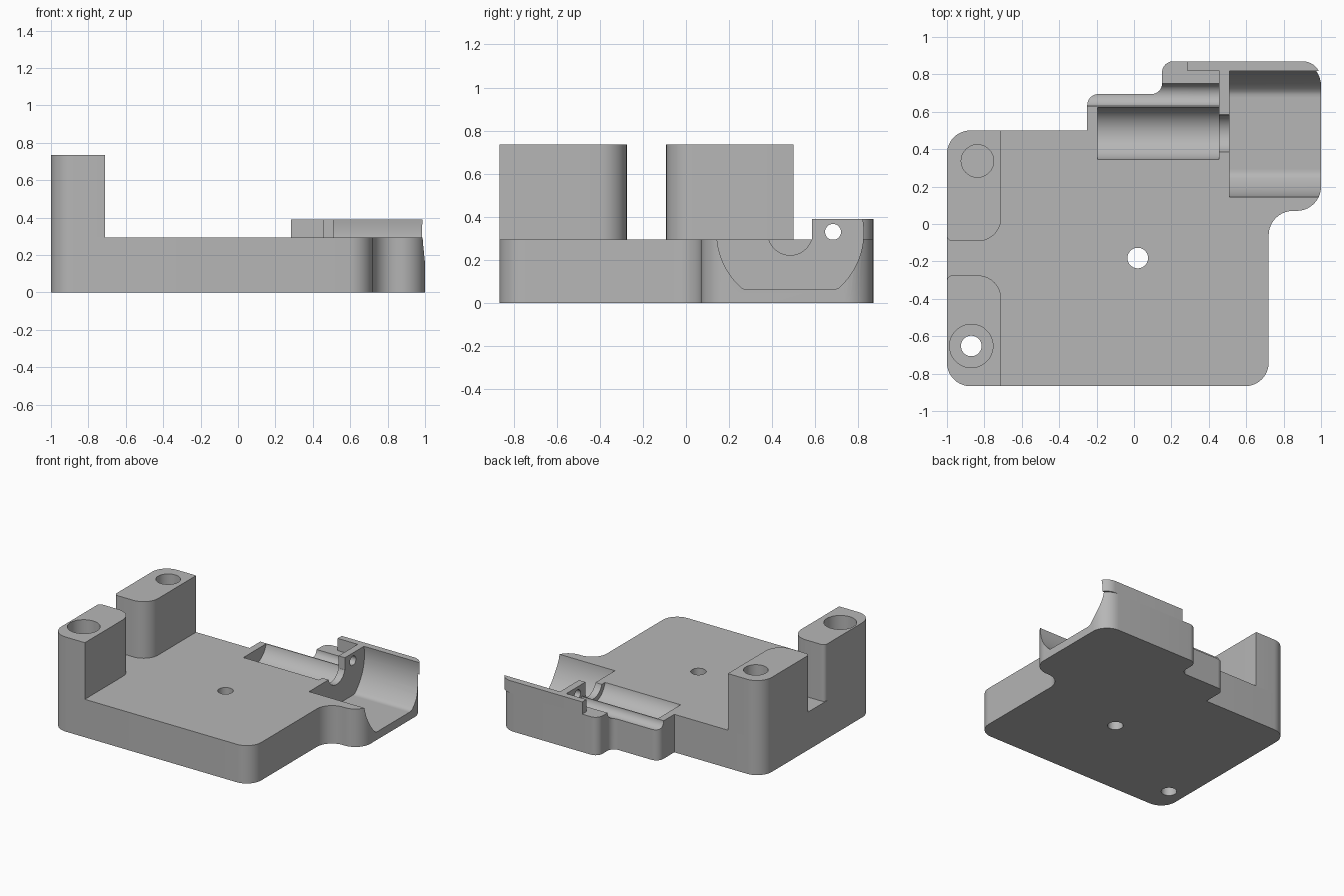
import bpy, bmesh
from math import pi, cos, sin, tan
from mathutils import Vector

if "Cube" in bpy.data.objects:
    bpy.data.objects.remove(bpy.data.objects["Cube"], do_unlink=True)

grey = bpy.data.materials.new("plain grey")
grey.use_nodes = True
GREY = (0.47, 0.47, 0.47, 1)
grey.diffuse_color = GREY
grey.node_tree.nodes["Principled BSDF"].inputs["Base Color"].default_value = GREY

DECK = 0.295   # top of the base plate
AXIS_Y, AXIS_Z = 0.484, 0.325   # centre line of the motor bed


def rounded(corners, steps=10):
    """Outline from (x, y, radius) corners; each radius becomes an arc."""
    pts = []
    for i, (x, y, r) in enumerate(corners):
        p = Vector((x, y))
        if r == 0:
            pts.append(p)
            continue
        a = (Vector(corners[i - 1][:2]) - p).normalized()
        b = (Vector(corners[(i + 1) % len(corners)][:2]) - p).normalized()
        half = a.angle(b) / 2
        mid = p + (a + b).normalized() * (r / sin(half))
        start = p + a * (r / tan(half)) - mid
        end = p + b * (r / tan(half)) - mid
        sweep = start.angle(end)
        for k in range(steps + 1):
            t = k / steps
            pts.append(mid + (start * sin((1 - t) * sweep) + end * sin(t * sweep)) / sin(sweep))
    return pts


def circle(cx, cy, r, n=48):
    return [Vector((cx + r * cos(2 * pi * k / n), cy + r * sin(2 * pi * k / n))) for k in range(n)]


def prism(name, pts, lo, hi, along="z"):
    """Extrude an outline along z, or a (y, z) outline along x."""
    bm = bmesh.new()
    place = (lambda p: (p.x, p.y, lo)) if along == "z" else (lambda p: (lo, p.x, p.y))
    face = bm.faces.new([bm.verts.new(place(p)) for p in pts])
    new = bmesh.ops.extrude_face_region(bm, geom=[face])["geom"]
    step = Vector((0, 0, hi - lo)) if along == "z" else Vector((hi - lo, 0, 0))
    bmesh.ops.translate(bm, verts=[v for v in new if isinstance(v, bmesh.types.BMVert)], vec=step)
    bmesh.ops.recalc_face_normals(bm, faces=bm.faces)
    mesh = bpy.data.meshes.new(name)
    bm.to_mesh(mesh)
    bm.free()
    mesh.materials.append(grey)
    obj = bpy.data.objects.new(name, mesh)
    bpy.context.collection.objects.link(obj)
    return obj


def cut(obj, *cutters):
    """Subtract the cutters and bake the result into the mesh."""
    for c in cutters:
        c.hide_render = True
        mod = obj.modifiers.new("cut", "BOOLEAN")
        mod.operation, mod.solver, mod.object = "DIFFERENCE", "EXACT", c
    baked = bpy.data.meshes.new_from_object(
        obj.evaluated_get(bpy.context.evaluated_depsgraph_get()))
    obj.modifiers.clear()
    obj.data = baked


# Base plate with the motor bed sticking out at the back corner
plate = prism("base_plate", rounded([
    (-1, -0.867, 0.125), (0.72, -0.867, 0.125), (0.72, 0.07, 0.13), (1, 0.07, 0.13),
    (1, 0.87, 0.13), (0.15, 0.87, 0.06), (0.15, 0.695, 0.055), (-0.25, 0.695, 0.06),
    (-0.25, 0.5, 0), (-1, 0.5, 0.125)]), 0, DECK)

# Two posts on the right-hand edge
front_post = prism("front_post", rounded([
    (-1, -0.867, 0.125), (-0.71, -0.867, 0), (-0.71, -0.275, 0.125), (-1, -0.275, 0.03)]),
    DECK, 0.735)
back_post = prism("back_post", rounded([
    (-1, -0.092, 0.03), (-0.71, -0.092, 0.125), (-0.71, 0.5, 0), (-1, 0.5, 0.125)]),
    DECK, 0.735)

# Raised back wall with the bearing tab
wall = prism("back_wall", rounded([
    (0.283, 0.87, 0), (0.283, 0.82, 0), (0.455, 0.82, 0), (0.455, 0.585, 0),
    (0.51, 0.585, 0), (0.51, 0.77, 0), (1, 0.77, 0), (1, 0.87, 0.099)]), DECK, 0.39)

# Cutters: wide flat-bottomed bed, narrow bed, shaft gap, wire channel and holes
bed = [Vector((p.x, max(p.y, 0.062))) for p in circle(AXIS_Y, AXIS_Z, 0.341, 96)]
bed = [p for i, p in enumerate(bed)
       if not (p.y == 0.062 and bed[i - 1].y == 0.062 and bed[(i + 1) % len(bed)].y == 0.062)]
wide_bed = prism("wide_bed_cutter", bed, 0.51, 1.1, "x")
narrow_bed = prism("narrow_bed_cutter", circle(AXIS_Y, AXIS_Z, 0.143), -0.195, 0.455, "x")
shaft_gap = prism("shaft_cutter", circle(AXIS_Y, AXIS_Z, 0.104), 0.4, 0.55, "x")
channel = prism("channel_cutter", circle(0.69, DECK + 0.002, 0.06), -0.3, 0.455, "x")
tab_hole = prism("tab_hole_cutter", circle(0.683, 0.329, 0.037), 0.4, 0.56, "x")
centre_hole = prism("centre_hole_cutter", circle(0.02, -0.182, 0.055), -0.1, 0.5)
screw_hole = prism("screw_hole_cutter", circle(-0.87, -0.652, 0.055), -0.1, 0.5)
front_bore = prism("front_bore_cutter", circle(-0.87, -0.652, 0.116), 0.2, 0.9)
back_bore = prism("back_bore_cutter", circle(-0.837, 0.337, 0.087), 0.2, 0.9)

cut(plate, wide_bed, narrow_bed, shaft_gap, channel, centre_hole, screw_hole)
cut(wall, wide_bed, tab_hole)
cut(front_post, front_bore)
cut(back_post, back_bore)

for c in (wide_bed, narrow_bed, shaft_gap, channel, tab_hole,
          centre_hole, screw_hole, front_bore, back_bore):
    bpy.data.objects.remove(c, do_unlink=True)

# Smooth the curved walls and keep the edges crisp
for o in bpy.context.view_layer.objects:
    o.select_set(o in (plate, wall, front_post, back_post))
bpy.context.view_layer.objects.active = plate
bpy.ops.object.shade_smooth_by_angle(angle=pi / 6)
